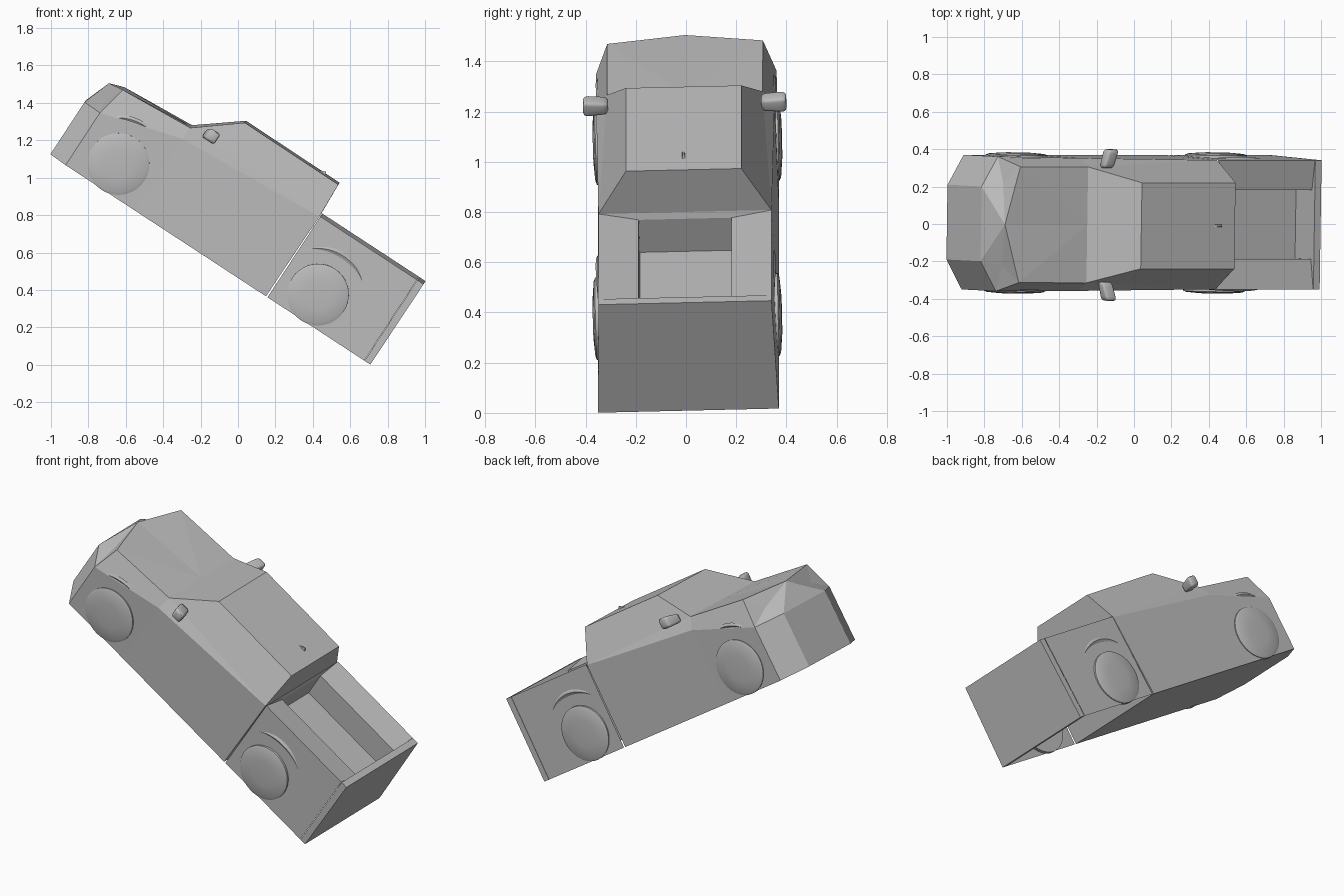
import bpy, bmesh, math
from mathutils import Matrix, Vector

if "Cube" in bpy.data.objects:
    bpy.data.objects.remove(bpy.data.objects["Cube"], do_unlink=True)

paint = bpy.data.materials.new("plain_grey")
paint.use_nodes = True
GREY = (0.5, 0.5, 0.5, 1)
paint.diffuse_color = GREY
paint.node_tree.nodes["Principled BSDF"].inputs["Base Color"].default_value = GREY

# The truck is laid out level (x back, z up from the nose), then pitched nose-up with a slight roll
TILT = (Matrix.Translation((-1, 0.01, 1.13))
        @ Matrix.Rotation(math.radians(33.2), 4, 'Y')
        @ Matrix.Rotation(0.0275, 4, 'X'))


def finish(name, bm, smooth=False):
    bmesh.ops.recalc_face_normals(bm, faces=bm.faces)
    me = bpy.data.meshes.new(name)
    bm.to_mesh(me)
    bm.free()
    me.materials.append(paint)
    ob = bpy.data.objects.new(name, me)
    bpy.context.collection.objects.link(ob)
    ob.matrix_world = TILT
    if smooth:
        for o in bpy.context.selected_objects:
            o.select_set(False)
        ob.select_set(True)
        bpy.context.view_layer.objects.active = ob
        bpy.ops.object.shade_smooth_by_angle(angle=math.radians(40))
    return ob


def shell(name, points, faces):
    """Mirrored panel body: each face is a word of point letters."""
    bm = bmesh.new()
    for side in (1, -1):
        v = {k: bm.verts.new((p[0], p[1] * side, p[2])) for k, p in points.items()}
        for word in faces.split():
            bm.faces.new([v[k] for k in word])
    bmesh.ops.remove_doubles(bm, verts=bm.verts, dist=0.0005)
    return finish(name, bm)


# Points shared by nose and cab along the door seam
seam = dict(d=(.545, .36, 0), e=(.545, 0, 0), i=(.545, .355, .46),
            l=(.549, .31, .531), m=(.549, 0, .531))

# Nose: chamfered corners, peaked hood edge, sunken headlight facets
nose = dict(seam,
            a=(0, 0, 0), b=(0, .2, 0), c=(.1, .36, 0),
            f=(0, 0, .333), g=(0, .2, .333), h=(.1, .36, .335),
            j=(.054, 0, .484), k=(.135, .31, .503), n=(.09, .22, .405))
shell("nose", nose, "abgf bchg cdih hilk jkm klm abcde fgj jgn ghn hkn kjn")

# Cab: tapered windshield, sides and rear
cab = dict(seam,
           o=(.777, 0, .711), p=(.777, .23, .711),
           q=(1.377, .23, .708), r=(1.377, 0, .708),
           s=(1.386, .345, .512), v=(1.386, 0, .512),
           t=(1.38, .36, 0), u=(1.38, 0, 0))
shell("cab", cab, "edtu dtsi lpqs lsi mlpo opqr rqsv vstu")

# Bed: outer sides, inward sloping rim and inner well, open beneath
bed = dict(A=(1.39, .36, 0), B=(2.008, .36, 0),
           C=(2.008, .345, .516), D=(1.39, .345, .516),
           E=(1.4, .185, .49), F=(2.008, .185, .49),
           G=(1.4, .185, .335), H=(2.008, .185, .335),
           I=(1.4, 0, .335), J=(2.008, 0, .335),
           K=(1.4, 0, .49), L=(1.39, 0, .516))
shell("bed", bed, "ABCD DCFE EFHG GHJI EGIK DEKL")

# Tailgate
gate = dict(A=(2.01, 0, 0), B=(2.01, .36, 0), C=(2.01, .345, .516), D=(2.01, 0, .516),
            E=(2.047, 0, 0), F=(2.047, .36, 0), G=(2.05, .345, .516), H=(2.05, 0, .516))
shell("tailgate", gate, "ABCD EFGH ABFE DCGH BCGF")


def wheel(name, x, side):
    """Shallow domed disc, set into the body side."""
    bm = bmesh.new()
    count, rings = 40, []
    for radius, y in ((.165, .34), (.165, .364), (.15, .37), (.08, .376)):
        rings.append([bm.verts.new((x + radius * math.cos(t * math.tau / count), y * side,
                                    .16 + radius * math.sin(t * math.tau / count)))
                      for t in range(count)])
    for r0, r1 in zip(rings, rings[1:]):
        for t in range(count):
            n = (t + 1) % count
            bm.faces.new((r0[t], r0[n], r1[n], r1[t]))
    bm.faces.new(rings[0])
    bm.faces.new(rings[-1])
    finish(name, bm, True)


def flare(name, x, start, end, side):
    """Thin raised crescent above a wheel."""
    bm = bmesh.new()
    steps, rows = 14, []
    for t in range(steps + 1):
        ang = math.radians(start + (end - start) * t / steps)
        swell = math.sin(math.pi * t / steps)
        row = []
        for off, lift in ((-.016, 0), (0, .009), (.016, 0)):
            rad = .247 + off * swell
            z = .16 + rad * math.sin(ang)
            row.append(bm.verts.new((x + rad * math.cos(ang),
                                     side * (.36 - .025 * z + lift * swell), z)))
        rows.append(row)
    for r0, r1 in zip(rows, rows[1:]):
        for c in (0, 1):
            bm.faces.new((r0[c], r0[c + 1], r1[c + 1], r1[c]))
    bmesh.ops.remove_doubles(bm, verts=bm.verts, dist=0.0002)
    finish(name, bm, True)


def mirror_pod(name, side):
    """Wing mirror: rounded pod swept out from the door."""
    bm = bmesh.new()
    bmesh.ops.create_cube(bm, size=1)
    bmesh.ops.bevel(bm, geom=bm.edges[:], offset=.22, segments=3, affect='EDGES', profile=.5)
    for v in bm.verts:
        out = v.co.y + .5
        v.co = Vector((.655 + v.co.x * .065 + out * .02,
                       side * (.305 + out * .1),
                       .55 + v.co.z * (.05 + .02 * out) + out * .012))
    finish(name, bm, True)


for tag, side in (("left", -1), ("right", 1)):
    wheel("front_wheel_" + tag, .333, side)
    wheel("rear_wheel_" + tag, 1.608, side)
    flare("front_flare_" + tag, .333, 145, 62, side)
    flare("rear_flare_" + tag, 1.608, 132, 50, side)
    mirror_pod("wing_mirror_" + tag, side)

# Roof antenna fin
fin = dict(A=(1.235, 0, .705), B=(1.235, .006, .705), C=(1.295, .006, .705),
           D=(1.295, 0, .705), E=(1.285, 0, .724), F=(1.285, .004, .724))
shell("roof_fin", fin, "ABCD ABFE BCF CDEF")
